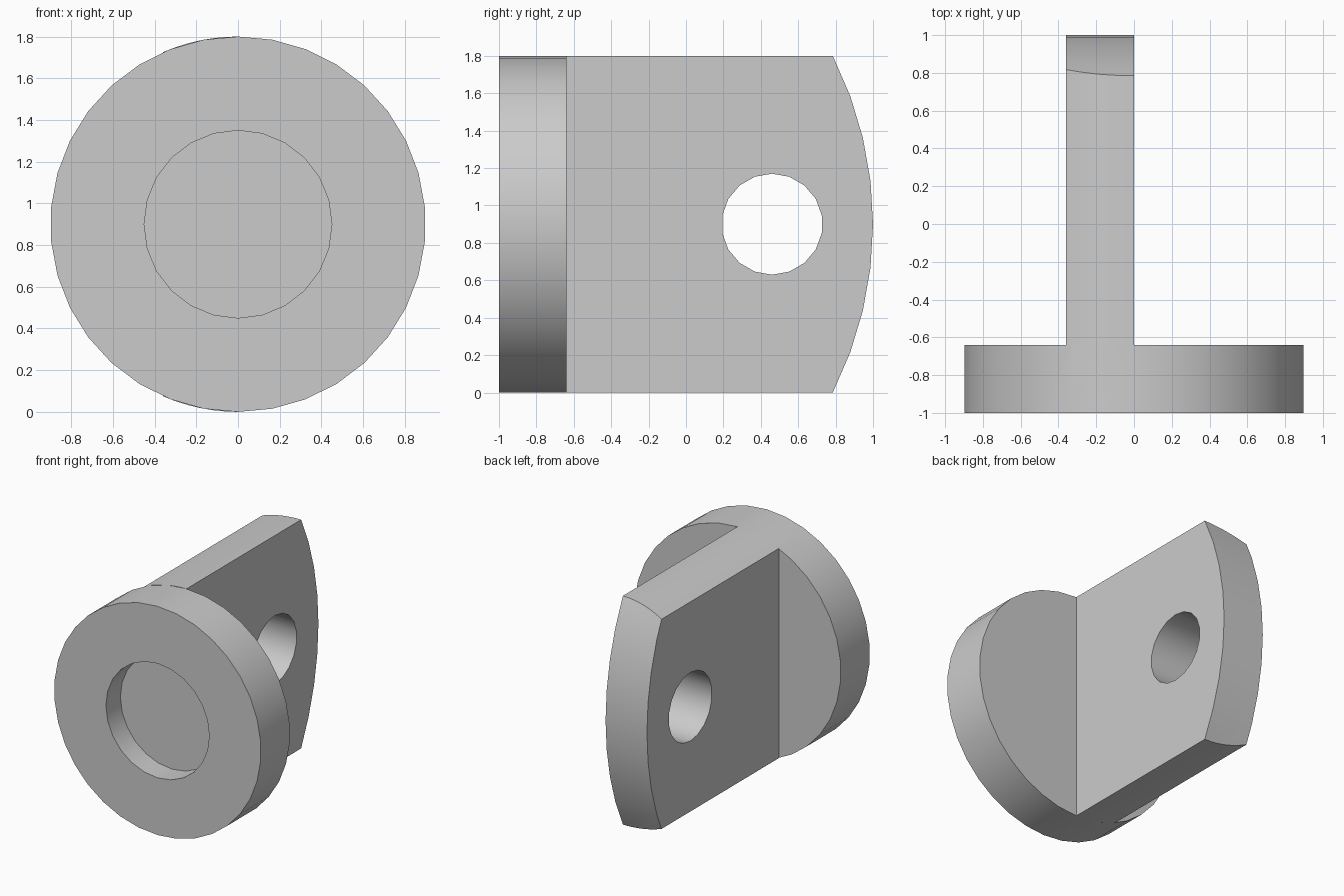
import bpy
import bmesh
import math
from mathutils import Vector

cube = bpy.data.objects.get("Cube")
if cube:
    bpy.data.objects.remove(cube)

R = 0.9          # flange radius, also the height of its centre
BACK = -0.64     # rear face of the flange
THICK = 0.36     # lug thickness

grey = bpy.data.materials.new("plain grey")
grey.use_nodes = True
colour = (0.6, 0.6, 0.6, 1)
grey.diffuse_color = colour
grey.node_tree.nodes["Principled BSDF"].inputs["Base Color"].default_value = colour


def prism(name, points, offset):
    """Extrude a closed 3D outline along an offset."""
    bm = bmesh.new()
    face = bm.faces.new([bm.verts.new(p) for p in points])
    new = bmesh.ops.extrude_face_region(bm, geom=[face])["geom"]
    verts = [v for v in new if isinstance(v, bmesh.types.BMVert)]
    bmesh.ops.translate(bm, verts=verts, vec=Vector(offset))
    bmesh.ops.recalc_face_normals(bm, faces=bm.faces)
    mesh = bpy.data.meshes.new(name)
    bm.to_mesh(mesh)
    bm.free()
    mesh.materials.append(grey)
    obj = bpy.data.objects.new(name, mesh)
    bpy.context.collection.objects.link(obj)
    return obj


def circle(radius, sides):
    """Points of a polygon with one corner at the top."""
    angles = [math.tau * i / sides for i in range(sides)]
    return [(radius * math.sin(a), radius * math.cos(a)) for a in angles]


def combine(target, tool, operation):
    """Apply a boolean and remove the tool."""
    mod = target.modifiers.new(operation, "BOOLEAN")
    mod.operation = operation
    mod.solver = "EXACT"
    mod.object = tool
    bpy.ops.object.select_all(action="DESELECT")
    target.select_set(True)
    bpy.context.view_layer.objects.active = target
    bpy.ops.object.modifier_apply(modifier=mod.name)
    bpy.data.objects.remove(tool)


# Round flange with a shallow round recess in its front
flange = prism("flange_with_lug", [(x, -1, R + z) for x, z in circle(R, 34)],
               (0, 1 + BACK, 0))
recess = prism("recess_cutter", [(x, -1.1, R + z) for x, z in circle(0.45, 24)],
               (0, 0.28, 0))
combine(flange, recess, "DIFFERENCE")

# Lug: a slab whose top and bottom follow the flange rim
steps = 6
xs = [-THICK * i / steps for i in range(steps + 1)]
rim = [(x, math.sqrt(R * R - x * x)) for x in xs]
outline = [(x, R + z) for x, z in rim] + [(x, R - z) for x, z in reversed(rim)]
lug = prism("lug", [(x, BACK, z) for x, z in outline], (0, 1.8, 0))

# Trim the free end of the lug to a wide arc
end_radius = 1.99
arc = [math.radians(6.72) * i for i in range(-5, 6)]
end = [(1 - end_radius + end_radius * math.cos(a), R + end_radius * math.sin(a))
       for a in arc]
end = [(-1, end[0][1])] + end + [(-1, end[-1][1])]
trim = prism("end_trim", [(-0.6, y, z) for y, z in end], (1, 0, 0))
combine(lug, trim, "INTERSECT")

# Pin hole through the lug
hole = prism("hole_cutter", [(-0.6, 0.46 + y, R + z) for y, z in circle(0.27, 18)],
             (1, 0, 0))
combine(lug, hole, "DIFFERENCE")

# Join into one solid with crisp edges
combine(flange, lug, "UNION")
bpy.ops.object.shade_smooth_by_angle(angle=math.radians(30))
